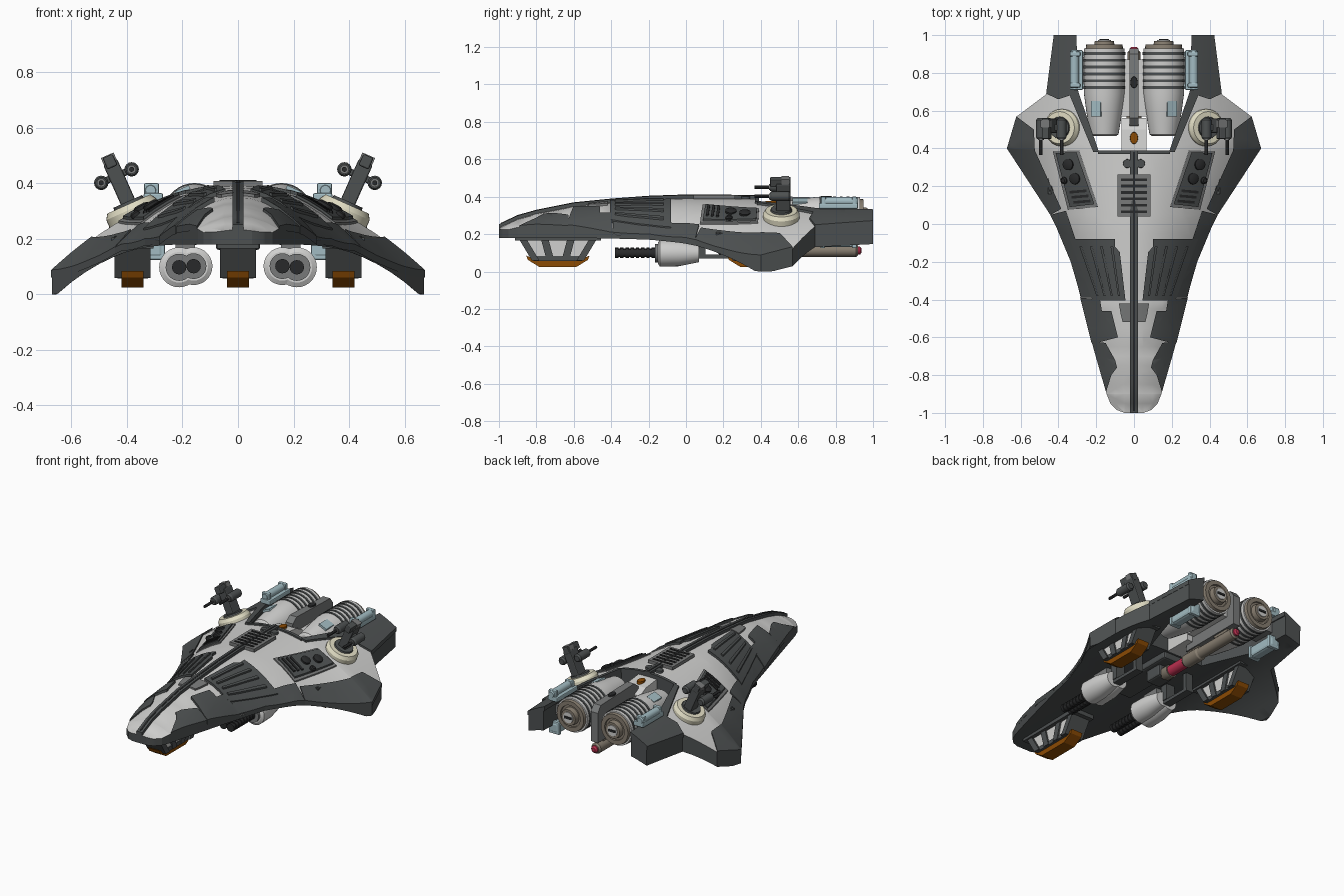
import bpy, bmesh, math
from mathutils import Matrix, Vector

if "Cube" in bpy.data.objects:
    bpy.data.objects.remove(bpy.data.objects["Cube"])

def mat(name, r, g, b):
    m = bpy.data.materials.new(name)
    m.diffuse_color = (r, g, b, 1)
    m.use_nodes = True
    m.node_tree.nodes["Principled BSDF"].inputs["Base Color"].default_value = m.diffuse_color
    return m

WHITE = mat("hull_white", .63, .63, .62)
DARK = mat("dark_grey", .075, .082, .083)
MID = mat("mid_grey", .19, .195, .195)
BLACK = mat("near_black", .022, .023, .024)
CREAM = mat("cream", .75, .72, .55)
TAN = mat("tan_grey", .24, .205, .16)
BLUE = mat("pale_blue", .36, .5, .54)
ORANGE = mat("burnt_orange", .26, .07, .001)
RED = mat("crimson", .5, .03, .08)

T = Matrix.Translation
R = Matrix.Rotation

def lerp(tab, y):
    for (a, u), (b, v) in zip(tab, tab[1:]):
        if y <= b:
            return u + (v - u) * max(0, (y - a) / (b - a))
    return tab[-1][1]

# Hull surface: centre-line height and side curvature along the length
CENTRE = [(-1, .235), (-.9, .282), (-.8, .31), (-.6, .35), (-.4, .37), (-.2, .385), (0, .392), (1, .385)]
CURVE = [(-1, 2.2), (-.4, 2.2), (0, 1.25), (.2, .95), (.4, .69), (1, .69)]

def top(x, y):
    return lerp(CENTRE, y) - lerp(CURVE, y) * x * x

def belly(x, y):
    return max(0, .2 - .02 * max(0, -y) - .72 * abs(x) ** 3)

def on(x, y, off=0):
    """Frame standing on the hull surface."""
    return T((x, y, top(x, y) + off)) @ R(math.atan(2 * lerp(CURVE, y) * x), 4, 'Y')

def along(x, z, y=0):
    """Frame whose z axis runs along the ship."""
    return T((x, y, z)) @ R(-math.pi / 2, 4, 'X')

def add(name, me, mats, mirror, smooth=True):
    for m in mats:
        me.materials.append(m)
    if smooth:
        me.shade_smooth()
        me.set_sharp_from_angle(angle=math.radians(30))
    ob = bpy.data.objects.new(name, me)
    bpy.context.collection.objects.link(ob)
    if mirror:
        ob.modifiers.new("mirror", 'MIRROR')

def from_bm(name, bm, m, mirror, smooth):
    bmesh.ops.recalc_face_normals(bm, faces=bm.faces)
    me = bpy.data.meshes.new(name)
    bm.to_mesh(me)
    bm.free()
    add(name, me, [m], mirror, smooth)

def sheet(name, poly, hi, lo, m, side=None, mirror=True, step=.05):
    """Plan outline draped between two height functions."""
    bm = bmesh.new()
    f = bm.faces.new([bm.verts.new((x, y, 0)) for x, y in poly])
    f.normal_update()
    if f.normal.z < 0:
        f.normal_flip()
    bmesh.ops.triangulate(bm, faces=bm.faces[:])
    for ax in (0, 1):
        vals = [p[ax] for p in poly]
        for i in range(math.ceil(min(vals) / step), int(max(vals) // step) + 1):
            co, no = Vector(), Vector()
            co[ax], no[ax] = i * step, 1
            bmesh.ops.bisect_plane(bm, geom=bm.verts[:] + bm.edges[:] + bm.faces[:], plane_co=co, plane_no=no)
    bmesh.ops.triangulate(bm, faces=[f for f in bm.faces if len(f.verts) > 4])
    bm.verts.index_update()
    n = len(bm.verts)
    xy = [v.co.xy for v in bm.verts]
    co = [(x, y, hi(x, y)) for x, y in xy] + [(x, y, lo(x, y)) for x, y in xy]
    faces = [[v.index for v in f.verts] for f in bm.faces]
    ntop = len(faces)
    faces += [[i + n for i in reversed(f)] for f in faces]
    for e in bm.edges:
        if e.is_boundary:
            l = e.link_loops[0]
            a, b = l.vert.index, l.link_loop_next.vert.index
            faces.append([b, a, a + n, b + n])
    bm.free()
    me = bpy.data.meshes.new(name)
    me.from_pydata(co, [], faces)
    for p in me.polygons:
        p.material_index = 1 if side and p.index >= ntop else 0
    add(name, me, [m, side] if side else [m], mirror)

def plate(name, poly, m=DARK, h=.012, mirror=True):
    sheet(name, poly, lambda x, y: top(x, y) + h, lambda x, y: top(x, y) - .015, m, None, mirror)

def lathe(name, prof, M, m, mirror=True, seg=28):
    """Profile of (height, radius) turned round the frame's z axis."""
    bm = bmesh.new()
    rings = [[bm.verts.new(M @ Vector((r * math.cos(a), r * math.sin(a), h)))
              for a in (2 * math.pi * i / seg for i in range(seg))] for h, r in prof]
    for p, q in zip(rings, rings[1:]):
        for i in range(seg):
            bm.faces.new((p[i], p[i - 1], q[i - 1], q[i]))
    bm.faces.new(rings[0])
    bm.faces.new(rings[-1])
    from_bm(name, bm, m, mirror, True)

def boxes(name, items, m, mirror=True, M=Matrix(), bev=0):
    bm = bmesh.new()
    for c, s in items:
        bmesh.ops.create_cube(bm, size=1, matrix=M @ T(c) @ Matrix.Diagonal((*s, 1)))
    if bev:
        bmesh.ops.bevel(bm, geom=bm.edges[:], offset=bev, segments=2, affect='EDGES', profile=.5)
    from_bm(name, bm, m, mirror, False)

def prism(name, pts, x0, x1, m, mirror=True):
    """Side profile of (y, z) extruded across the ship."""
    bm = bmesh.new()
    a, b = ([bm.verts.new((x, y, z)) for y, z in pts] for x in (x0, x1))
    bm.faces.new(a)
    bm.faces.new(b)
    for i in range(len(pts)):
        bm.faces.new((a[i - 1], a[i], b[i], b[i - 1]))
    from_bm(name, bm, m, mirror, False)

# Main hull
half = [(.19, .385), (.30, .7), (.31, 1), (.42, 1), (.46, .69), (.62, .57), (.67, .40), (.44, .05), (.405, -.02),
        (.33, -.2), (.28, -.4), (.2, -.7), (.145, -.9), (.125, -.95), (.09, -.985), (.05, -1)]
sheet("hull", half + [(-x, y) for x, y in reversed(half)], top, belly, WHITE, DARK, False)

# Dark armour plates on the upper hull
plate("rear_prong_plate", [(.185, .38), (.295, .7), (.305, 1), (.425, 1), (.465, .69), (.4, .66), (.34, .68), (.215, .38)])
plate("wing_tip_plate", [(.673, .4), (.623, .57), (.53, .5), (.525, .39), (.385, .08), (.443, .048)])
plate("flank_plate", [(.443, .048), (.36, .07), (.31, -.08), (.2, -.39), (.28, -.39), (.335, -.2), (.41, -.02)], h=.01)
plate("shoulder_plate", [(.34, -.08), (.1, -.08), (.1, -.12), (.075, -.15), (.045, -.405), (.22, -.405)], h=.016)
plate("front_plate", [(.285, -.39), (.18, -.4), (.17, -.46), (.12, -.46), (.085, -.6), (.2, -.63), (.225, -.63)], h=.016)
plate("nose_plate", [(.225, -.62), (.15, -.63), (.1, -.72), (.09, -.76), (.12, -.8), (.148, -.89), (.203, -.7)], h=.01)
for i in range(4):
    a = .11 + .055 * i
    b = .075 + .038 * i
    plate("shoulder_rib", [(a, -.12), (a + .014, -.12), (b + .01, -.38), (b, -.38)], h=.025)
plate("rear_edge_trim", [(-.19, .39), (.19, .39), (.19, .37), (-.19, .37)], h=.01, mirror=False)

# Spine, grille and small deck plates
plate("spine", [(-.02, -1.0), (.02, -1.0), (.02, .39), (-.02, .39)], DARK, .018, False)
plate("spine_core", [(-.006, -.99), (.006, -.99), (.006, .38), (-.006, .38)], BLACK, .02, False)
plate("deck_plate", [(-.08, -.42), (.08, -.42), (.07, -.48), (.06, -.52), (-.06, -.52), (-.07, -.48)], MID, .01, False)
boxes("grille_frame", [((0, .15, .399), (.176, .222, .02))], MID, False)
boxes("grille_slats", [((0, .065 + .034 * i, .409), (.135, .014, .008)) for i in range(6)], BLACK, False)
lathe("deck_cap", [(-.01, .024), (.014, .022)], on(.035, .32), DARK)

# Sensor panels beside the deck
plate("sensor_panel_rim", [(.43, .385), (.29, .39), (.19, .09), (.35, .075)], MID, .008)
plate("sensor_panel", [(.415, .375), (.305, .38), (.21, .105), (.34, .09)], DARK, .018)
for x, y, r in ((.34, .315, .03), (.305, .24, .03), (.36, .23, .018)):
    lathe("sensor_dome", [(.01, r), (.024, r), (.03, r * .6)], on(x, y), BLACK)
for i in range(3):
    y = .115 + .027 * i
    plate("sensor_slot", [(.23 + i * .01, y), (.32 + i * .01, y - .008), (.322 + i * .01, y + .006), (.232 + i * .01, y + .014)], BLACK, .025)

# Engines
E = along(.157, .29)
lathe("engine_body", [(.465, .06), (.475, .075), (.6, .096), (.69, .108), (.93, .108)], E, WHITE, seg=36)
for i in range(6):
    y = .715 + .036 * i
    lathe("engine_rib", [(y, .104), (y, .1115), (y + .015, .1115), (y + .015, .104)], E, DARK, seg=36)
lathe("engine_nozzle", [(.92, .1), (.95, .096), (.95, .07), (.94, .068), (.94, .055), (.97, .05), (.97, .03)], E, TAN)
lathe("nozzle_core", [(.96, .036), (.974, .034)], E, WHITE)
boxes("nozzle_slot", [((.157, .976, .29), (.05, .006, .014))], BLACK)
boxes("engine_patch", [((.2, .61, .376), (.055, .08, .014))], BLUE, M=T((.2, .61, .376)) @ R(.42, 4, 'Y') @ T((-.2, -.61, -.376)))

# Coolant tanks on the inside of the prongs, above and below
lathe("upper_tank", [(.72, .018), (.73, .024), (.91, .024), (.92, .018)], along(.315, .375), BLUE, seg=16)
boxes("upper_tank_tray", [((.305, .815, .35), (.07, .21, .03))], BLUE, bev=.006)
boxes("upper_tank_clamp", [((.312, y, .373), (.055, .025, .056)) for y in (.735, .9)], BLUE, bev=.006)
boxes("lower_tank", [((.3, .815, .165), (.065, .2, .07))], BLUE, bev=.015)
boxes("lower_tank_clamp", [((.3, y, .165), (.075, .025, .08)) for y in (.73, .9)], BLUE, bev=.006)
boxes("tank_mount", [((.28, .815, .27), (.08, .14, .06))], MID)

# Centre pylon between the engines
prism("pylon_base", [(.37, .2), (.37, .375), (.5, .36), (.56, .33), (.56, .2)], -.065, .065, WHITE, False)
prism("pylon", [(.5, .16), (.52, .37), (.56, .4), (.9, .39), (.93, .35), (.93, .16)], -.025, .025, MID, False)
boxes("engine_bridge", [((0, .72, .27), (.14, .3, .08))], WHITE, False)
lathe("pylon_button", [(0, .022), (.025, .02)], T((0, .455, .352)) @ Matrix.Diagonal((1, 1.5, 1, 1)), ORANGE, False)
lathe("pylon_port", [(0, .02), (.015, .018)], T((0, .75, .388)) @ Matrix.Diagonal((1, 1.6, 1, 1)), BLACK, False)

# Belly boom with red cell
boxes("belly_keel", [((0, .12, .19), (.16, .5, .06)), ((0, .23, .14), (.1, .12, .1))], DARK, False, bev=.012)
lathe("boom", [(.47, .032), (.48, .04), (.6, .04), (.61, .034), (.91, .034), (.92, .025)], along(0, .112), TAN, False)
lathe("boom_cap", [(.27, .03), (.29, .04), (.34, .04)], along(0, .112), TAN, False)
lathe("boom_cell", [(.33, .033), (.48, .033)], along(0, .112), RED, False)
lathe("boom_tip", [(.9, .022), (.93, .022), (.938, .012)], along(0, .112), RED, False)
boxes("boom_hanger", [((0, .55, .18), (.03, .1, .1)), ((0, .8, .16), (.03, .12, .08))], TAN, False)

# Underslung guns
for x, z, r in ((.212, .098, 1.06), (.16, .102, 1)):
    G = along(x, z)
    lathe("belly_gun_pod", [(-.15, .052 * r), (-.14, .068 * r), (-.04, .066 * r), (.07, .045 * r)], G, WHITE)
    lathe("belly_gun_collar", [(-.165, .046 * r), (-.1, .046 * r)], G, MID)
    prof = [p for i in range(8) for p in ((-.38 + .028 * i, .026), (-.362 + .028 * i, .026),
                                         (-.362 + .028 * i, .021), (-.352 + .028 * i, .021))]
    lathe("belly_gun_barrel", prof, G, BLACK, seg=16)
boxes("belly_gun_frame", [((.19, .17, .08), (.05, .22, .02)), ((.19, .26, .13), (.05, .03, .12)),
                          ((.19, .08, .14), (.06, .05, .1))], DARK)
boxes("belly_gun_mount", [((.19, -.04, .17), (.07, .12, .06))], MID)

# Landing gear: pale web in a dark frame on an orange skid
def gear(name, x, y, n, mirror):
    k = n - .1
    prism(name + "_web", [(y - n + .02, .2), (y + n - .02, .2), (y + k, .06), (y - k, .06)], x - .05, x + .05, WHITE, mirror)
    for s in (-1, 1):
        prism(name + "_leg", [(y + s * n, .21), (y + s * (n - .04), .21), (y + s * (k - .03), .06), (y + s * (k + .01), .06)],
              x - .065, x + .065, DARK, mirror)
        prism(name + "_post", [(y + s * .06, .21), (y + s * .1, .21), (y + s * .06, .06), (y + s * .02, .06)],
              x - .06, x + .06, DARK, mirror)
    boxes(name + "_rail", [((x, y, .07), (.11, 2 * k, .025))], DARK, mirror)
    boxes(name + "_root", [((x, y, .185), (.15, 2 * n, .04))], DARK, mirror)
    prism(name + "_skid", [(y - k - .04, .085), (y - k - .03, .062), (y - k + .03, .025), (y + k - .03, .025),
                           (y + k + .03, .062), (y + k + .04, .085), (y + k - .03, .057), (y - k + .03, .057)],
          x - .04, x + .04, ORANGE, mirror)

gear("nose_gear", 0, -.685, .23, False)
gear("rear_gear", .38, .38, .22, True)

# Turrets on the wing shoulders
S = T((.375, .51, .285)) @ R(math.radians(24), 4, 'Y')
lathe("turret_ring", [(-.04, .098), (.025, .098), (.045, .085), (.045, .06)], S, CREAM, seg=36)
lathe("turret_base", [(.03, .062), (.055, .056)], S, DARK)
boxes("turret_post", [((0, .01, .13), (.055, .075, .16)), ((0, -.005, .212), (.04, .11, .045)),
                      ((0, 0, .155), (.13, .035, .025))], DARK, M=S, bev=.006)
boxes("turret_cap", [((0, .02, .217), (.05, .04, .04))], MID, M=S)
for x in (-.06, .06):
    G = S @ along(x, .155)
    lathe("turret_gun", [(-.06, .02), (-.05, .026), (.04, .026), (.05, .018)], G, DARK, seg=16)
    lathe("turret_barrel", [(-.145, .009), (-.05, .009)], G, BLACK, seg=12)
    lathe("turret_muzzle", [(-.066, .016), (-.055, .016)], G, MID, seg=16)
